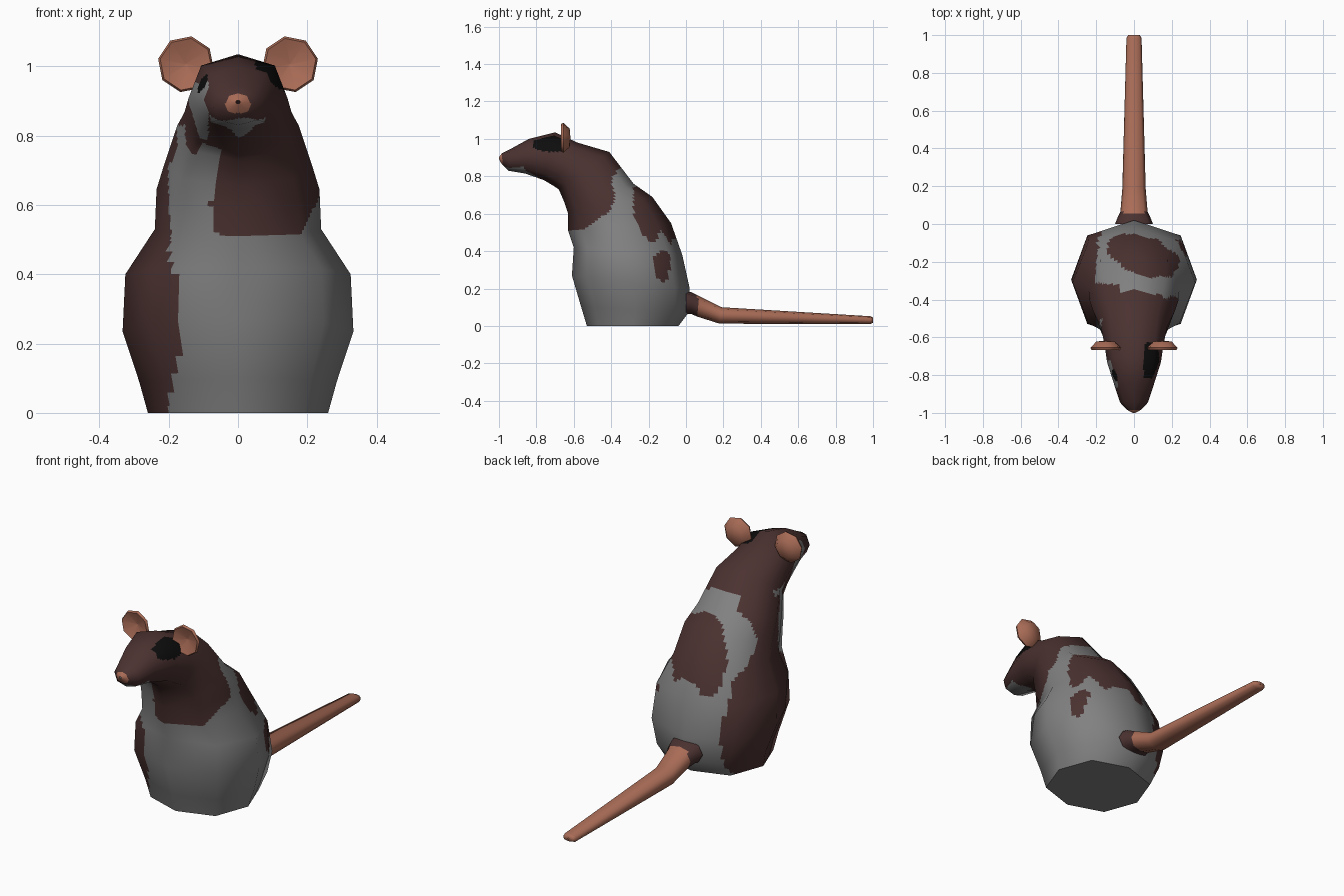
import bpy, bmesh, math
from mathutils import Vector

if "Cube" in bpy.data.objects:
    bpy.data.objects.remove(bpy.data.objects["Cube"])

# ---- flat colours
COLOURS = {"grey_fur": (.22, .22, .22), "brown_fur": (.07, .032, .03),
           "pink_skin": (.40, .15, .095), "black_eye": (.004, .004, .004)}
MATS = []
for name, c in COLOURS.items():
    m = bpy.data.materials.new(name)
    m.diffuse_color = (*c, 1)
    m.use_nodes = True
    m.node_tree.nodes["Principled BSDF"].inputs["Base Color"].default_value = m.diffuse_color
    MATS.append(m)
GREY, BROWN, PINK, BLACK = range(4)


def make_object(name, verts, faces):
    me = bpy.data.meshes.new(name)
    me.from_pydata(verts, [], faces)
    ob = bpy.data.objects.new(name, me)
    bpy.context.collection.objects.link(ob)
    for m in MATS:
        me.materials.append(m)
    return ob


def ring_points(ay, az, by, bz, w, sides=8):
    """Ring through two points of the side outline, with a half width."""
    a, b = Vector((0, ay, az)), Vector((0, by, bz))
    mid, pts = (a + b) / 2, []
    for j in range(sides):
        t = math.tau * j / sides
        k = 1.05 if j % 2 else 1.0
        pts.append(mid + (a - mid) * math.cos(t) * k + Vector((w * math.sin(t) * k, 0, 0)))
    return pts


def loft(name, rings, rule, n):
    """Low-poly smooth-shaded loft, finely cut so the patches get crisp edges."""
    grid = [ring_points(*r) for r in rings]
    R, S = len(grid), len(grid[0])
    bm = bmesh.new()
    bv = [[bm.verts.new(p) for p in row] for row in grid]
    for i in range(R - 1):
        for j in range(S):
            k = (j + 1) % S
            bm.faces.new((bv[i][j], bv[i][k], bv[i + 1][k], bv[i + 1][j]))
    bm.normal_update()
    norm = [[v.normal.copy() for v in row] for row in bv]
    bm.free()

    def blend(g, i, j, u, v):
        i2, j2 = min(i + 1, R - 1), (j + 1) % S
        return g[i][j].lerp(g[i][j2], v).lerp(g[i2][j].lerp(g[i2][j2], v), u)

    verts, normals = [], []
    rows, cols = (R - 1) * n + 1, S * n
    for a in range(rows):
        for b in range(cols):
            args = (a // n, b // n, a % n / n, b % n / n)
            verts.append(blend(grid, *args))
            normals.append(blend(norm, *args).normalized())
    faces = [(a * cols + b, a * cols + (b + 1) % cols,
              (a + 1) * cols + (b + 1) % cols, (a + 1) * cols + b)
             for a in range(rows - 1) for b in range(cols)]
    ob = make_object(name, verts, faces)
    for p in ob.data.polygons:
        p.use_smooth = True
        p.material_index = rule(*p.center)
    ob.data.normals_split_custom_set_from_vertices(normals)
    return ob


def interp(x, pts):
    if x <= pts[0][0]:
        return pts[0][1]
    for (x0, y0), (x1, y1) in zip(pts, pts[1:]):
        if x <= x1:
            return y0 + (y1 - y0) * (x - x0) / (x1 - x0)
    return pts[-1][1]


def oval(u, v, cu, cv, ru, rv):
    return ((u - cu) / ru) ** 2 + ((v - cv) / rv) ** 2 < 1


# ---- fur patches
LEFT_EDGE = [(0, -.2), (.2, -.175), (.4, -.18), (.55, -.21), (.65, -.22), (.8, -.18), (.9, -.15)]
CHIN_EDGE = [(-1, .845), (-.87, .865), (-.85, .83), (-.76, .785), (-.7, .745)]
NECK_EDGE = [(.5, -.66), (.515, -.55), (.56, -.48), (.6, -.42), (.68, -.39), (.8, -.39), (.85, -.35)]
BIB_EDGE = [(.5, -.03), (.53, -.07), (.6, -.08), (.7, -.06), (.78, -.04)]


def fur(x, y, z):
    wob = .008 * math.sin(31 * z + 17 * y) + .005 * math.sin(53 * x + 23 * z)
    # nose and eyes
    if y < -.983 and z > .865:
        return PINK
    if x > .05 and -.82 < y < -.63 and oval(y, z, -.72, .975, .105, .045):
        return BLACK
    if x < -.05 and oval(y, z, -.8, .95, .032, .026):
        return BLACK
    # muzzle: pale chin and left cheek
    if y < -.70 and z > .735:
        if x < -.085 and -.87 < y < -.72 and z < .96 + wob:
            return GREY
        return GREY if z < interp(y, CHIN_EDGE) + wob else BROWN
    # left flank
    if x < interp(z, LEFT_EDGE) + wob:
        return BROWN
    # back patch, hip spot, throat spot
    if z > .42 and oval(x, y + .25 * (x - .05) + wob, .05, -.17, .19, .11):
        return BROWN
    if x > 0 and oval(y + wob, z, -.125, .32, .05, .08):
        return BROWN
    if y < -.55 and oval(x, z, -.125, .80, .028, .05):
        return BROWN
    # neck and bib
    if z > .5:
        if y < -.5 and x < interp(z, BIB_EDGE):
            return GREY if z < .83 else BROWN
        if x < -.07 and z > .6:
            return BROWN if y < -.31 + wob else GREY
        return BROWN if y < interp(z, NECK_EDGE) + wob else GREY
    return GREY


# ---- body and head: front/under point, back/top point, half width
BODY = [(-.53, 0, -.04, 0, .26), (-.56, .10, .02, .08, .285),
        (-.61, .27, .02, .2, .333), (-.60, .42, -.02, .38, .325),
        (-.63, .51, -.08, .55, .24), (-.63, .60, -.18, .69, .235),
        (-.65, .66, -.28, .76, .215), (-.68, .73, -.41, .93, .175),
        (-.71, .75, -.58, .98, .155), (-.76, .78, -.70, 1.035, .143),
        (-.86, .815, -.84, 1.0, .105), (-.95, .83, -.94, .945, .074),
        (-.985, .865, -.985, .922, .035), (-1, .892, -1, .902, .006)]
loft("body_and_head", BODY, fur, 10)

# ---- flat underside
make_object("underside", ring_points(*BODY[0]), [tuple(reversed(range(8)))])

# ---- tail: top point, bottom point, half width
TAIL = [(0, .185, 0, .065, .10), (.03, .18, .025, .065, .09), (.07, .16, .06, .05, .072),
        (.19, .10, .18, .012, .062), (.985, .052, .985, .01, .04),
        (1, .045, 1, .017, .03), (1, .033, 1, .029, .004)]
loft("tail", TAIL, lambda x, y, z: BROWN if y < .062 else PINK, 3)

# ---- cupped ears: (radius, y) profile swept round in eight steps
EAR = [(.003, -.64), (.076, -.667), (.082, -.655), (.05, -.622), (.003, -.618)]
verts = [(.15 + r * math.cos(math.tau * (j + .25) / 8), y,
          1.006 + r * math.sin(math.tau * (j + .25) / 8)) for r, y in EAR for j in range(8)]
faces = [(i * 8 + j, i * 8 + (j + 1) % 8, i * 8 + 8 + (j + 1) % 8, i * 8 + 8 + j)
         for i in range(len(EAR) - 1) for j in range(8)]
ears = make_object("ears", verts, faces)
bm = bmesh.new()
bm.from_mesh(ears.data)
bmesh.ops.holes_fill(bm, edges=bm.edges[:], sides=8)
bmesh.ops.recalc_face_normals(bm, faces=bm.faces[:])
for f in bm.faces:
    f.material_index = PINK
bm.to_mesh(ears.data)
bm.free()
ears.modifiers.new("mirror", "MIRROR")
bpy.context.view_layer.objects.active = ears
ears.select_set(True)
bpy.ops.object.shade_smooth_by_angle(angle=math.radians(50))
